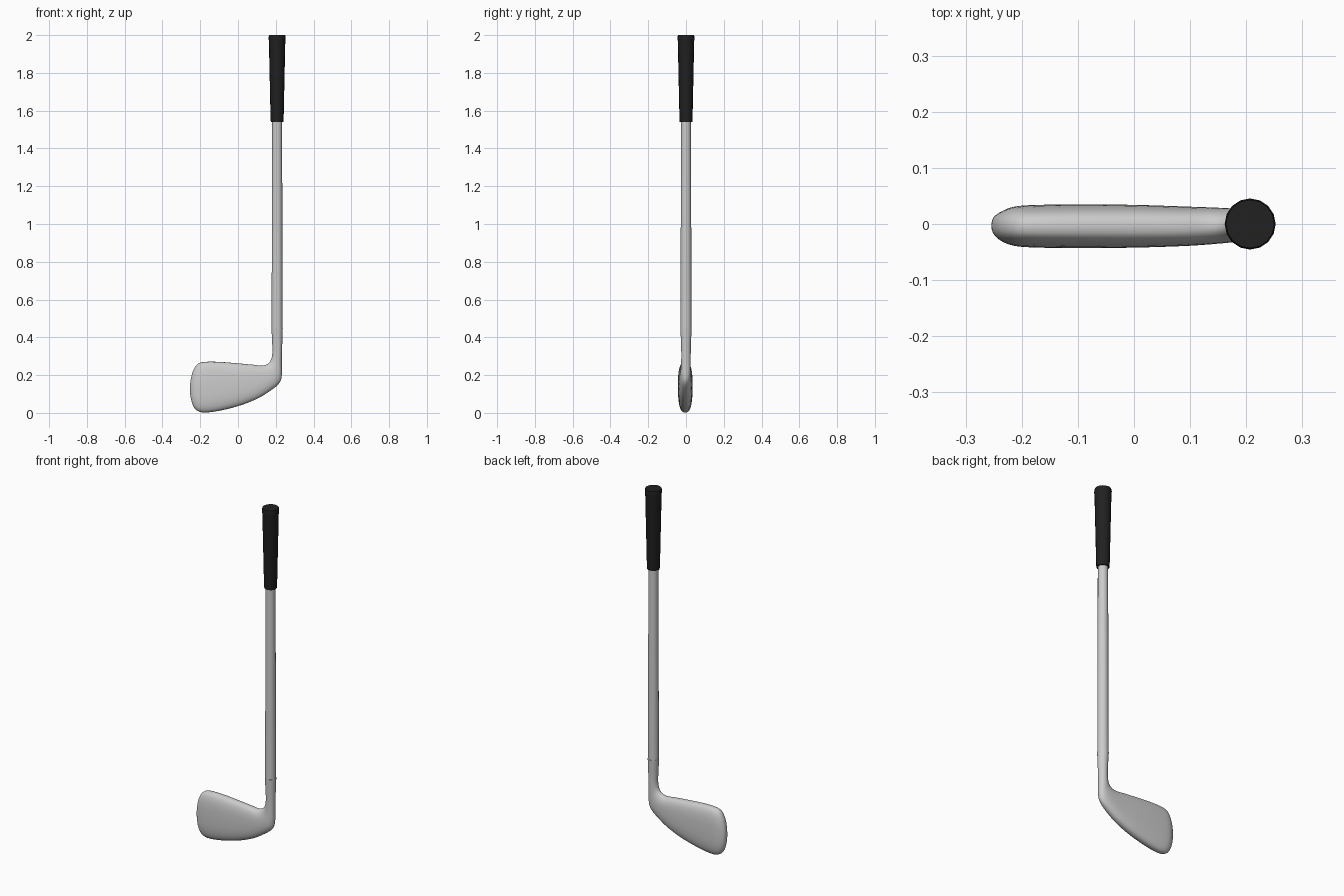
import bpy, math

if "Cube" in bpy.data.objects:
    bpy.data.objects.remove(bpy.data.objects["Cube"])

CX = 0.207  # shaft axis


def finish(name, verts, faces, angle=40):
    me = bpy.data.meshes.new(name)
    me.from_pydata(verts, [], faces)
    me.update()
    ob = bpy.data.objects.new(name, me)
    bpy.context.collection.objects.link(ob)
    bpy.ops.object.select_all(action='DESELECT')
    ob.select_set(True)
    bpy.context.view_layer.objects.active = ob
    bpy.ops.object.mode_set(mode='EDIT')
    bpy.ops.mesh.select_all(action='SELECT')
    bpy.ops.mesh.normals_make_consistent(inside=False)
    bpy.ops.object.mode_set(mode='OBJECT')
    bpy.ops.object.shade_smooth_by_angle(angle=math.radians(angle))
    return ob


def loft(name, rings, angle=40):
    n = len(rings[0])
    verts = [v for r in rings for v in r]
    faces = [(k * n + i, k * n + (i + 1) % n, (k + 1) * n + (i + 1) % n, (k + 1) * n + i)
             for k in range(len(rings) - 1) for i in range(n)]
    faces += [tuple(range(n)), tuple(range(len(verts) - n, len(verts)))]
    return finish(name, verts, faces, angle)


def lathe(name, profile, n=16):
    return loft(name, [[(CX + r * math.cos(2 * math.pi * i / n), r * math.sin(2 * math.pi * i / n), z)
                        for i in range(n)] for r, z in profile])


def catmull(p, steps):
    out = []
    for i in range(len(p) - 1):
        a, b, c, d = p[max(i - 1, 0)], p[i], p[i + 1], p[min(i + 2, len(p) - 1)]
        for s in range(steps):
            t = s / steps
            out.append([0.5 * (2 * q + (r - o) * t + (2 * o - 5 * q + 4 * r - u) * t * t
                               + (3 * q - o - 3 * r + u) * t ** 3)
                        for o, q, r, u in zip(a, b, c, d)])
    return out + [list(p[-1])]


# Head and hosel: sections from toe to shaft joint
# inner x, z, outer x, z, half thickness, y centre, squareness exponent
sections = [
    (-0.254, 0.145, -0.254, 0.105, 0.005, -0.003, 2.3),
    (-0.250, 0.178, -0.250, 0.078, 0.015, -0.003, 2.3),
    (-0.237, 0.225, -0.237, 0.036, 0.026, -0.004, 2.4),
    (-0.213, 0.259, -0.213, 0.010, 0.035, -0.004, 2.6),
    (-0.175, 0.270, -0.170, 0.002, 0.038, -0.004, 2.7),
    (-0.100, 0.270, -0.085, 0.014, 0.039, -0.004, 2.7),
    (-0.010, 0.263, 0.020, 0.042, 0.038, -0.004, 2.7),
    (0.080, 0.255, 0.110, 0.079, 0.035, -0.004, 2.6),
    (0.125, 0.250, 0.175, 0.120, 0.032, -0.003, 2.4),
    (0.155, 0.258, 0.215, 0.153, 0.029, -0.002, 2.2),
    (0.175, 0.282, 0.231, 0.190, 0.026, -0.001, 2.1),
    (0.182, 0.320, 0.232, 0.270, 0.025, 0.0, 2.0),
    (0.181, 0.370, 0.234, 0.355, 0.026, 0.0, 2.0),
    (0.177, 0.450, 0.237, 0.450, 0.030, 0.0, 2.0),
]
N = 32
rings = []
for ix, iz, ox, oz, h, cy, e in catmull(sections, 4):
    ring = []
    for i in range(N):
        a = 2 * math.pi * i / N
        c, s = math.cos(a), math.sin(a)
        u = 0.5 + 0.5 * math.copysign(abs(c) ** (2 / e), c)
        ring.append((ox + (ix - ox) * u, cy + h * math.copysign(abs(s) ** (2 / e), s), oz + (iz - oz) * u))
    rings.append(ring)
loft("club_head", rings, 60)

# Shaft
lathe("shaft", [(0.029, 0.44), (0.0265, 1.56)])

# Tapered grip with rounded end
grip = lathe("grip", [(0.033, 1.54), (0.0345, 1.55), (0.0435, 1.97), (0.0455, 1.985), (0.043, 2.0)])
mat = bpy.data.materials.new("grip_black")
mat.diffuse_color = (0.015, 0.015, 0.015, 1)
mat.use_nodes = True
mat.node_tree.nodes["Principled BSDF"].inputs["Base Color"].default_value = mat.diffuse_color
grip.data.materials.append(mat)
